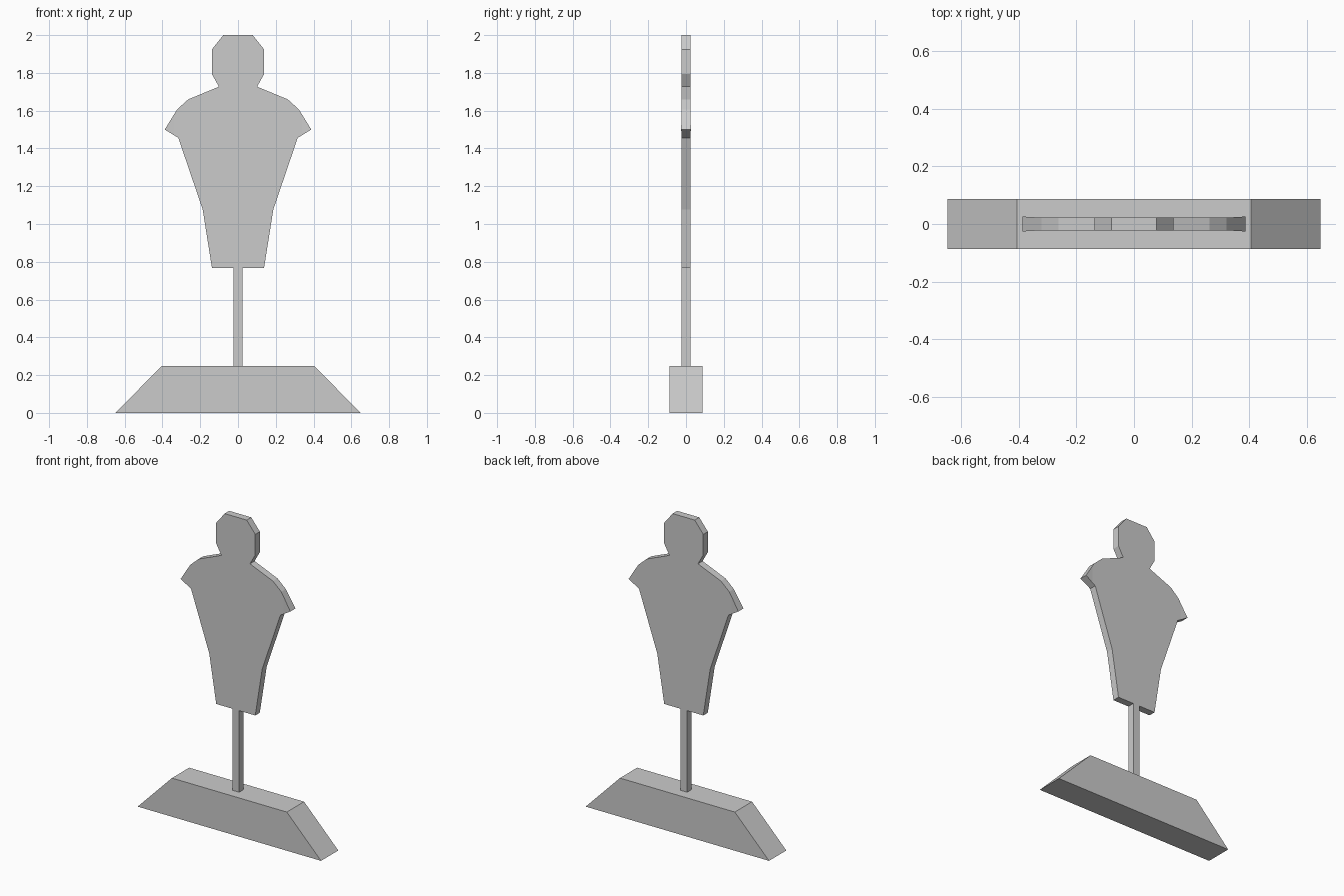
import bpy
import bmesh

if "Cube" in bpy.data.objects:
    bpy.data.objects.remove(bpy.data.objects["Cube"])


def mirrored_plate(name, half, depth):
    """Extrude a right-half (x, z) outline, mirrored in x, to +-depth in y."""
    outline = half + [(-x, z) for x, z in reversed(half)]
    bm = bmesh.new()
    face = bm.faces.new([bm.verts.new((x, -depth, z)) for x, z in outline])
    ext = bmesh.ops.extrude_face_region(bm, geom=[face])
    verts = [g for g in ext["geom"] if isinstance(g, bmesh.types.BMVert)]
    bmesh.ops.translate(bm, verts=verts, vec=(0, 2 * depth, 0))
    return bm


def finish(name, bm):
    bmesh.ops.recalc_face_normals(bm, faces=bm.faces[:])
    mesh = bpy.data.meshes.new(name)
    bm.to_mesh(mesh)
    bm.free()
    obj = bpy.data.objects.new(name, mesh)
    bpy.context.collection.objects.link(obj)
    return obj


# Flat silhouette: head, shoulders and torso
T = 0.023
silhouette = [(0.078, 2.0), (0.138, 1.925), (0.138, 1.793), (0.101, 1.727),
              (0.263, 1.66), (0.322, 1.607), (0.388, 1.50), (0.316, 1.456),
              (0.187, 1.077), (0.138, 0.768)]
bm = mirrored_plate("target_silhouette", silhouette, T)
# Shoulder tips flare slightly in thickness
for side in (-1, 1):
    bmesh.ops.bisect_plane(bm, geom=bm.verts[:] + bm.edges[:] + bm.faces[:],
                           plane_co=(side * 0.338, 0, 0), plane_no=(1, 0, 0))
for v in bm.verts:
    if abs(v.co.x) > 0.38:
        v.co.y *= 1.13
finish("target_silhouette", bm)

# Square support post
post = [(0.024, 0.768), (0.024, 0.246)]
finish("support_post", mirrored_plate("support_post", post, T))

# Trapezoid foot
foot = [(0.406, 0.247), (0.648, 0.0)]
finish("base_foot", mirrored_plate("base_foot", foot, 0.087))
